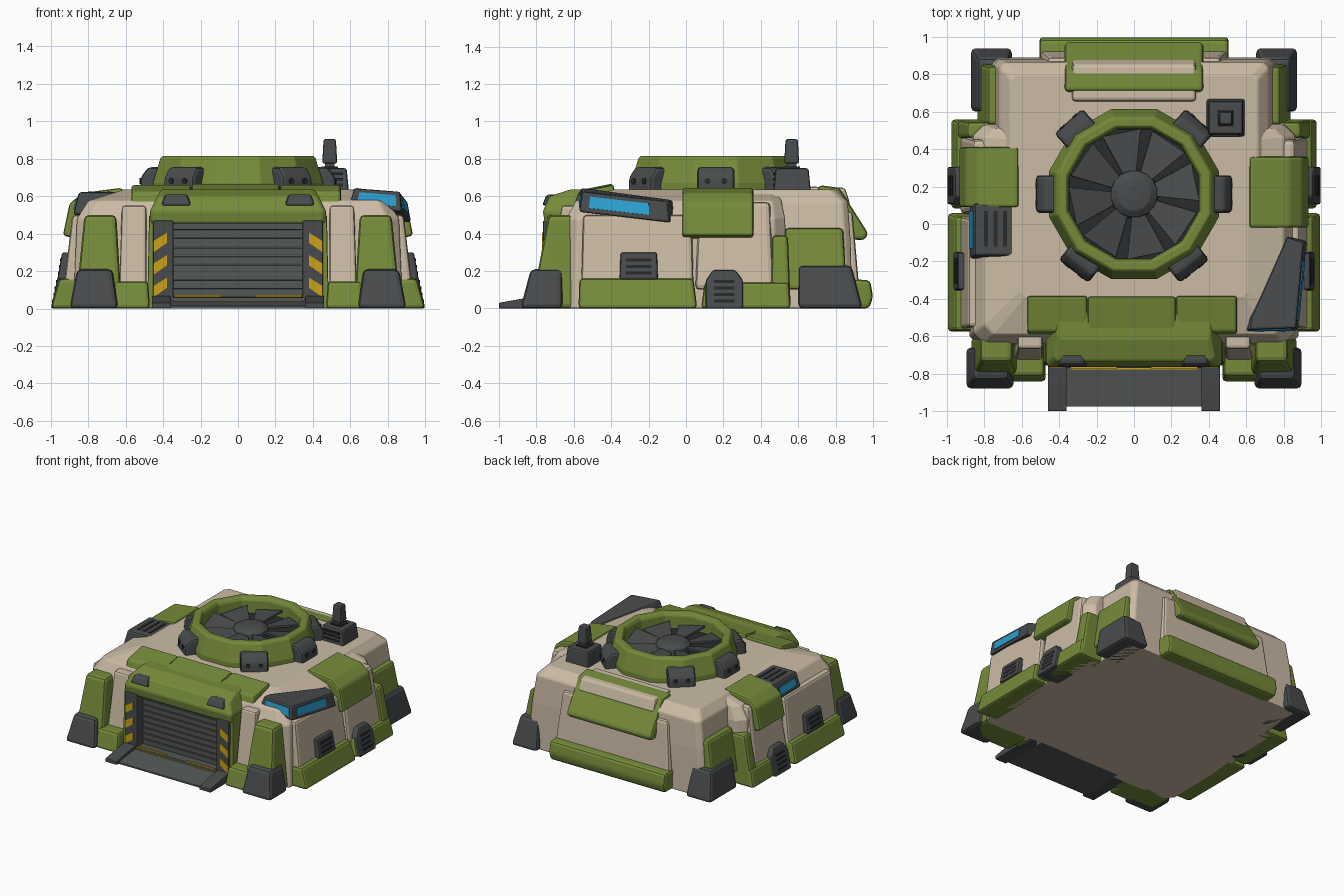
import bpy, bmesh
from math import sin, cos, pi, radians
from mathutils import Matrix, Vector

cube = bpy.data.objects.get("Cube")
if cube:
    bpy.data.objects.remove(cube, do_unlink=True)


def material(name, r, g, b):
    m = bpy.data.materials.new(name)
    m.use_nodes = True
    m.diffuse_color = (r, g, b, 1)
    node = next(n for n in m.node_tree.nodes if n.type == 'BSDF_PRINCIPLED')
    node.inputs["Base Color"].default_value = (r, g, b, 1)
    node.inputs["Roughness"].default_value = 0.7
    return m


GREEN = material("olive green", 0.18, 0.26, 0.042)
BEIGE = material("sand beige", 0.6, 0.5, 0.375)
DARK = material("dark grey", 0.065, 0.07, 0.073)
GREY = material("door grey", 0.085, 0.095, 0.092)
BLACK = material("slot black", 0.022, 0.024, 0.026)
BLUE = material("window blue", 0.025, 0.36, 0.65)
YELLOW = material("hazard yellow", 0.6, 0.36, 0.01)


def loft(name, mat, rings, bevel=0.015, mirror=False, closed=False):
    """Skin rings of points; caps the ends, or joins last ring to first."""
    for sx in ((1, -1) if mirror else (1,)):
        bm = bmesh.new()
        vs = [[bm.verts.new((p[0] * sx, p[1], p[2])) for p in r] for r in rings]
        n = len(rings[0])
        pairs = list(zip(vs, vs[1:])) + ([(vs[-1], vs[0])] if closed else [])
        for a, b in pairs:
            for i in range(n):
                j = (i + 1) % n
                bm.faces.new((a[i], a[j], b[j], b[i]))
        if not closed:
            bm.faces.new(vs[0])
            bm.faces.new(vs[-1])
        bmesh.ops.recalc_face_normals(bm, faces=bm.faces)
        label = name if not mirror else ("left_" if sx > 0 else "right_") + name
        me = bpy.data.meshes.new(label)
        bm.to_mesh(me)
        bm.free()
        me.materials.append(mat)
        ob = bpy.data.objects.new(label, me)
        bpy.context.collection.objects.link(ob)
        if bevel:
            mod = ob.modifiers.new("bevel", 'BEVEL')
            mod.width = bevel
            mod.segments = 2
            mod.limit_method = 'ANGLE'
            mod.angle_limit = radians(25)


def rect(x0, x1, y0, y1, z, c=0):
    if not c:
        return [(x0, y0, z), (x1, y0, z), (x1, y1, z), (x0, y1, z)]
    return [(x0 + c, y0, z), (x1 - c, y0, z), (x1, y0 + c, z), (x1, y1 - c, z),
            (x1 - c, y1, z), (x0 + c, y1, z), (x0, y1 - c, z), (x0, y0 + c, z)]


def block(name, mat, bottom, top, bevel=0.015, mirror=False):
    loft(name, mat, [rect(*bottom), rect(*top)], bevel, mirror)


def box(name, mat, x0, x1, y0, y1, z0, z1, bevel=0.0, mirror=False):
    block(name, mat, (x0, x1, y0, y1, z0), (x0, x1, y0, y1, z1), bevel, mirror)


def extrude_x(name, mat, profile, x0, x1, inset=0.0, bevel=0.015):
    loft(name, mat, [[(x, y, z) for y, z in profile] for x in (x0, x1)], bevel)


def extrude_y(name, mat, profile, y0, y1, bevel=0.015, side=1):
    loft(name, mat, [[(x * side, y, z) for x, z in profile] for y in (y0, y1)], bevel)


# Hull
loft("main_hull", BEIGE, [rect(-.88, .88, -.66, .54, 0, .06), rect(-.86, .86, -.64, .53, .48, .06),
                          rect(-.8, .8, -.59, .51, .575, .05), rect(-.61, .61, -.39, .48, .635, .03)], .01)
loft("rear_hull", BEIGE, [rect(-.78, .78, .3, .89, 0, .03), rect(-.75, .75, .3, .88, .36, .03),
                          rect(-.72, .72, .3, .865, .57, .03), rect(-.66, .66, .3, .8, .635, .03)], .01)

# Side armour, skirts and corner legs
block("front_side_panel", BEIGE, (.8, .93, -.56, .04, .12), (.8, .885, -.55, .03, .5), .02, True)
block("rear_side_panel", BEIGE, (.7, .93, .05, .47, .1), (.7, .86, .07, .45, .57), .025, True)
block("front_skirt", GREEN, (.8, 1, -.575, .06, 0), (.8, .955, -.57, .04, .16), .02, True)
block("rear_skirt", GREEN, (.8, .98, .08, .56, 0), (.8, .95, .1, .55, .14), .02, True)
block("side_rib", GREEN, (.75, .965, .455, .56, 0), (.75, .89, .46, .545, .39), .02, True)
block("rear_corner_guard", GREEN, (.62, .84, .52, .86, .1), (.62, .78, .53, .84, .43), .02, True)
block("rear_foot", DARK, (.65, .875, .6, .945, 0), (.67, .835, .6, .885, .23), .025, True)
block("front_leg", GREEN, (.62, .87, -.83, -.6, 0), (.65, .82, -.735, -.6, .5), .025, True)
block("front_foot", DARK, (.64, .9, -.885, -.66, 0), (.67, .86, -.83, -.66, .21), .025, True)
block("front_kerb", GREEN, (.47, .67, -.845, -.6, 0), (.48, .66, -.81, -.6, .145), .02, True)
block("front_panel", BEIGE, (.49, .635, -.73, -.6, .1), (.49, .62, -.665, -.55, .55), .015, True)

# Shoulder covers wrapping over the roof edge
shoulder = [(.6, .58), (.62, .645), (.83, .618), (.9, .56), (.935, .39), (.85, .37), (.8, .5)]
extrude_y("left_shoulder_cover", GREEN, shoulder, -.02, .36)
extrude_y("right_shoulder_cover", GREEN, shoulder, .09, .41, side=-1)

# Side vents with slots
block("square_vent", DARK, (.85, .965, -.355, -.15, .155), (.85, .94, -.35, -.155, .3), .012, True)
for z in (.19, .225, .26):
    x = .965 - (z - .155) * .17
    box("square_vent_slot", BLACK, x - .01, x + .003, -.32, -.185, z - .008, z + .008, 0, True)
arch = [(.105, 0), (.305, 0), (.305, .15), (.265, .205), (.145, .205), (.105, .15)]
loft("arched_vent", DARK, [[(.8, y, z) for y, z in arch],
                           [(1 - z * .22, y, z) for y, z in arch]], .012, True)
for z in (.04, .075, .11, .145):
    x = 1 - z * .22
    box("arched_vent_slot", BLACK, x - .01, x + .003, .15, .26, z - .008, z + .008, 0, True)

# Gate: door, pillars, hood and ramp
box("door", GREY, -.36, .36, -.69, -.6, 0, .48)
for i in range(9):
    z = .06 + i * .045
    box("door_slat", GREY, -.345, .345, -.698, -.68, z, z + .037, .004)
box("gate_pillar", DARK, .345, .455, -.765, -.6, 0, .47, .008, True)
block("gate_side", GREEN, (.44, .485, -.755, -.6, 0), (.44, .475, -.74, -.6, .5), .008, True)
for z in (.06, .18, .30):
    stripe = [(.38, z + .05), (.38, z + .105), (.452, z + .06), (.452, z)]
    loft("hazard_stripe", YELLOW, [[(x, y, h) for x, h in stripe] for y in (-.76, -.769)], 0, True)
box("threshold_mark", YELLOW, .09, .34, -.772, -.765, .062, .072, 0, True)
extrude_x("threshold", GREY, [(-.77, 0), (-.6, 0), (-.6, .06), (-.77, .06)], -.36, .36, 0, .005)
box("threshold_line", YELLOW, -.34, .34, -.776, -.768, .036, .043)
loft("gate_hood", GREEN, [rect(-.47, .47, -.755, -.55, .455, .02), rect(-.47, .47, -.765, -.55, .52, .02),
                          rect(-.43, .43, -.73, -.5, .6, .02), rect(-.41, .41, -.62, -.45, .635, .02)], .012)
block("hood_lamp", DARK, (.25, .41, -.77, -.68, .55), (.27, .39, -.745, -.69, .61), .015, True)
extrude_x("ramp", GREY, [(-.975, 0), (-.7, 0), (-.7, .05), (-.975, .015)], -.37, .37, 0, .004)
loft("ramp_rail", DARK, [[(x, y, z) for y, z in [(-1, 0), (-.7, 0), (-.7, .075), (-.86, .055), (-1, .03)]]
                         for x in (.36, .46)], .006, True)

# Sloped roof plates above the gate
plate = [(-.6, .54), (-.38, .58), (-.385, .662), (-.575, .625)]
for x0, x1 in ((-.57, -.25), (.225, .55)):
    extrude_x("roof_plate", GREEN, plate, x0, x1)
extrude_x("middle_roof_plate", GREEN, [(y - .005, z + .006) for y, z in plate], -.248, .223)

# Back: bumper, boxed panel and hatch cover
extrude_x("back_bumper", GREEN, [(.85, 0), (.98, 0), (1, .06), (.985, .15), (.85, .16)], -.505, .505, 0, .02)
block("back_box", BEIGE, (-.5, .5, .8, .925, .12), (-.46, .46, .8, .89, .52), .02)
extrude_x("roof_slab", BEIGE, [(.645, .6), (.66, .652), (.85, .645), (.88, .55)], -.33, .33)
extrude_x("back_hatch", GREEN, [(.7, .6), (.71, .66), (.82, .645), (.975, .4), (.955, .365), (.86, .37), (.8, .58)],
          -.37, .37, 0, .02)

# Round fan housing
CY = .16


def circle(r, z, n=12):
    return [(r * cos(2 * pi * (i + .5) / n), CY + r * sin(2 * pi * (i + .5) / n), z) for i in range(n)]


loft("fan_housing", GREEN, [circle(.47, .6), circle(.47, .67), circle(.43, .8), circle(.418, .815),
                            circle(.375, .815), circle(.36, .79), circle(.355, .6)], .006, closed=True)
loft("fan_floor", BLACK, [circle(.36, .62), circle(.36, .695)], 0)
loft("fan_hub", DARK, [circle(.13, .69, 16), circle(.125, .745, 16), circle(.09, .77, 16), circle(.04, .777, 16)], .004)


def place(pts, angle):
    m = Matrix.Translation((0, CY, 0)) @ Matrix.Rotation(angle, 4, 'Z')
    return [m @ Vector(p) for p in pts]


for i in range(8):
    base = [(.11, -.035, .725), (.335, -.105, .74), (.335, .105, .705), (.11, .035, .705)]
    top = [(x, y, z + .018) for x, y, z in base]
    loft("fan_blade", DARK, [place(base, i * pi / 4 + .2), place(top, i * pi / 4 + .2)], .003)

# Clamps around the housing, each with two bolts
for deg in (0, 48, 132, 180, 232, 308):
    a = radians(deg)
    side = [(.38, .6), (.525, .6), (.52, .7), (.48, .755), (.38, .755)]
    loft("housing_clamp", DARK, [place([(r, -w, z) for r, z in side], a) for w in (-.1, .1)], .02)
    for w in (-.045, .045):
        ring = [(w + .016 * cos(k * pi / 4), .68 + .016 * sin(k * pi / 4)) for k in range(8)]
        loft("clamp_bolt", BLACK, [place([(r, y, z) for y, z in ring], a) for r in (.515, .527)], 0)

# Mast on its base
block("mast_base", DARK, (.385, .595, .465, .67, .6), (.4, .58, .48, .655, .75), .012)
for z in (.66, .69, .72):
    box("mast_base_slot", BLACK, .42, .56, .465, .49, z - .007, z + .007)
box("mast_collar", BLACK, .445, .535, .52, .61, .74, .758)
box("mast_neck", DARK, .465, .515, .54, .59, .74, .79)
block("mast_head", DARK, (.45, .53, .525, .605, .775), (.457, .523, .532, .598, .905), .01)

# Roof vent with side window
block("roof_vent", DARK, (-.88, -.62, -.185, .125, .5), (-.85, -.635, -.17, .11, .622), .015)
for x in (-.79, -.74, -.69):
    box("roof_vent_slot", BLACK, x - .011, x + .011, -.12, .07, .615, .626)
loft("roof_vent_window", BLUE, [[(x - d, y, z) for x, z in ((-.874, .53), (-.86, .585)) for y in
                                 ((-.13, .07) if z < .55 else (.07, -.13))] for d in (0, .006)], 0)

# Wraparound visor with two windows
low = [(.59, -.575, .55), (.875, -.57, .515), (.925, -.09, .46), (.8, -.06, .46), (.6, -.5, .52)]
high = [(.62, -.565, .642), (.865, -.555, .625), (.905, -.1, .572), (.82, -.07, .58), (.63, -.5, .642)]
loft("visor", DARK, [low, high], .012)


def pane(name, a, b, u0, u1):
    """Thin plate inset in the visor face between corners a and b."""
    p = [Vector(low[a]).lerp(low[b], u) for u in (u0, u1)]
    q = [Vector(high[a]).lerp(high[b], u) for u in (u0, u1)]
    face = [p[0].lerp(q[0], .24), p[1].lerp(q[1], .24), p[1].lerp(q[1], .8), p[0].lerp(q[0], .8)]
    n = (face[1] - face[0]).cross(face[3] - face[0]).normalized()
    loft(name, BLUE, [[v - n * .003 for v in face], [v + n * .005 for v in face]], 0)


pane("front_visor_window", 0, 1, .14, .9)
pane("side_visor_window", 1, 2, .1, .78)
